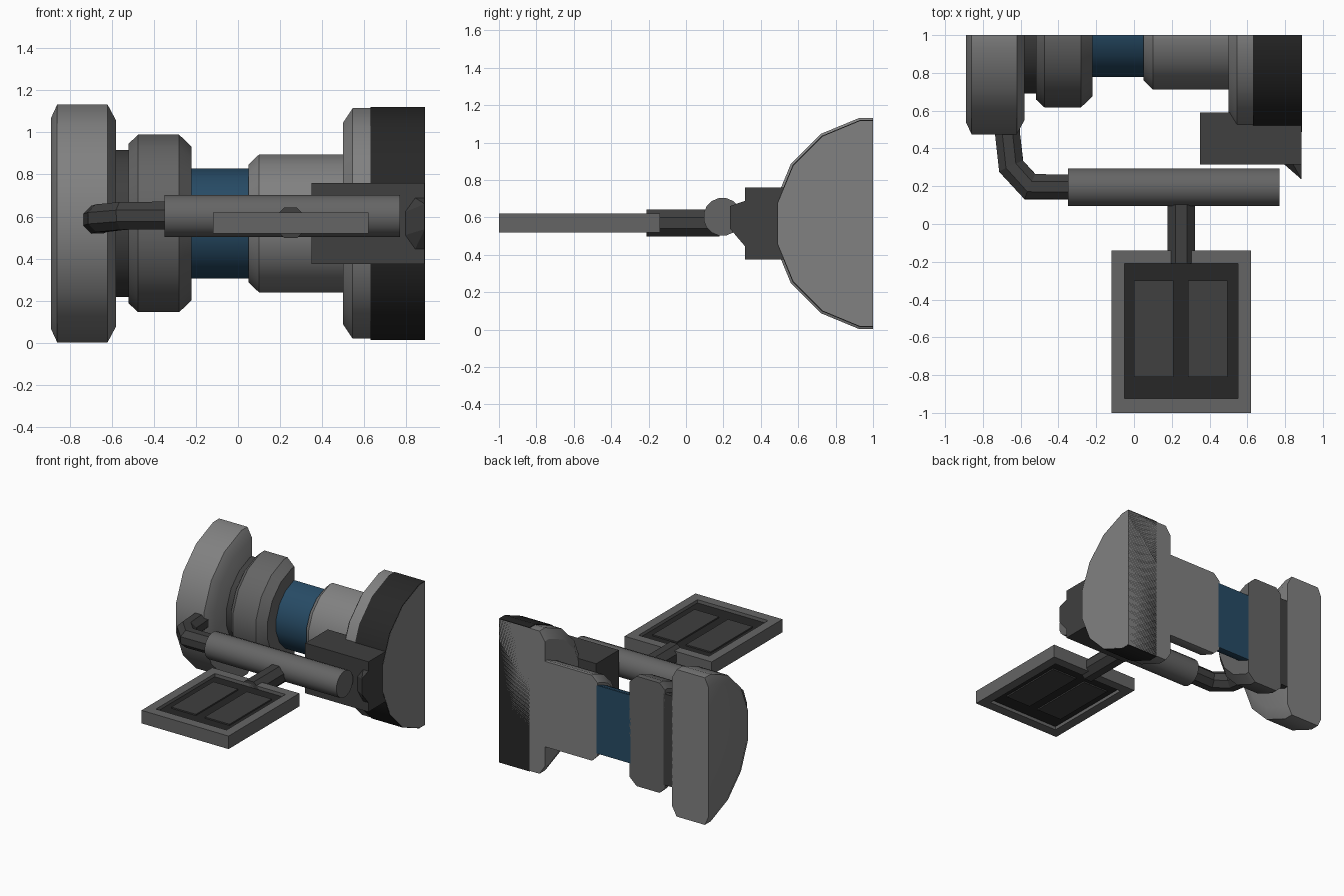
import bpy, bmesh, math
from mathutils import Vector

if "Cube" in bpy.data.objects:
    bpy.data.objects.remove(bpy.data.objects["Cube"])

CY, CZ, CUT = 1.04, 0.567, 1.0      # roller axis and the flat cut plane behind it


def material(name, rgb):
    m = bpy.data.materials.new(name)
    m.diffuse_color = (*rgb, 1)
    m.use_nodes = True
    m.node_tree.nodes["Principled BSDF"].inputs["Base Color"].default_value = m.diffuse_color
    return m


DARK = material("dark_grey", (0.05, 0.05, 0.05))
BLACK = material("near_black", (0.02, 0.02, 0.02))
GREY = material("mid_grey", (0.13, 0.13, 0.13))
LIGHT = material("light_grey", (0.22, 0.22, 0.22))
BLUE = material("dark_blue", (0.02, 0.07, 0.13))


def finish(name, bm, mat, smooth=False):
    bmesh.ops.recalc_face_normals(bm, faces=bm.faces[:])
    me = bpy.data.meshes.new(name)
    bm.to_mesh(me)
    bm.free()
    me.materials.append(mat)
    ob = bpy.data.objects.new(name, me)
    bpy.context.collection.objects.link(ob)
    if smooth:
        bpy.context.view_layer.objects.active = ob
        ob.select_set(True)
        bpy.ops.object.shade_smooth_by_angle(angle=math.radians(30))
        ob.select_set(False)
    return ob


def skin(bm, rings):
    """Bridge vertex rings and cap both ends."""
    rings = [[bm.verts.new(p) for p in r] for r in rings]
    n = len(rings[0])
    for a, b in zip(rings, rings[1:]):
        for i in range(n):
            bm.faces.new((a[i], a[(i + 1) % n], b[(i + 1) % n], b[i]))
    bm.faces.new(rings[0])
    bm.faces.new(rings[-1])


def lathe(name, profile, mat, n=16):
    """Revolve (x, apothem) pairs about the axle, then slice flat at the back."""
    bm = bmesh.new()
    k = 1 / math.cos(math.pi / n)
    angles = [2 * math.pi * (i + 0.5) / n for i in range(n)]
    skin(bm, [[(x, CY + r * k * math.cos(a), CZ + r * k * math.sin(a)) for a in angles]
              for x, r in profile])
    bmesh.ops.bisect_plane(bm, geom=bm.verts[:] + bm.edges[:] + bm.faces[:],
                           plane_co=(0, CUT, 0), plane_no=(0, 1, 0), clear_outer=True)
    bmesh.ops.holes_fill(bm, edges=[e for e in bm.edges if e.is_boundary], sides=0)
    return finish(name, bm, mat, True)


def tube(name, path, r, n, mat, smooth=False):
    """Sweep a regular polygon along a path lying roughly in the ground plane."""
    bm = bmesh.new()
    pts = [Vector(p) for p in path]
    rings = []
    k = 1 / math.cos(math.pi / n)
    for i, p in enumerate(pts):
        d0 = (p - pts[i - 1]).normalized() if i else (pts[1] - p).normalized()
        d1 = (pts[i + 1] - p).normalized() if i < len(pts) - 1 else d0
        t = (d0 + d1).normalized()
        side = t.cross(Vector((0, 0, 1))).normalized()
        up = side.cross(t)
        miter = 1 / max(0.5, t.dot(d0))
        rings.append([p + r * k * (side * miter * math.cos(a) + up * math.sin(a))
                      for a in [2 * math.pi * (j + 0.5) / n for j in range(n)]])
    skin(bm, rings)
    return finish(name, bm, mat, smooth)


def box(name, x0, x1, y0, y1, z0, z1, mat):
    bm = bmesh.new()
    skin(bm, [[(x0, y0, z), (x1, y0, z), (x1, y1, z), (x0, y1, z)] for z in (z0, z1)])
    return finish(name, bm, mat)


# Rollers and hubs along the axle
lathe("outer_wheel", [(-.89, .50), (-.86, .565), (-.62, .565), (-.58, .49)], LIGHT)
lathe("axle_spacer", [(-.59, .35), (-.51, .35)], DARK)
lathe("inner_collar", [(-.52, .38), (-.475, .422), (-.28, .422), (-.22, .365)], GREY)
lathe("blue_core", [(-.23, .262), (.06, .262)], BLUE)
lathe("hub_sleeve", [(.05, .28), (.1, .328), (.51, .328)], LIGHT)
lathe("inner_flange", [(.50, .48), (.545, .548), (.89, .548)], LIGHT)
lathe("flange_band", [(.63, .553), (.889, .553)], BLACK)

# Bracket block with a tapered nose
box("bracket_block", .35, .888, .315, .59, .375, .76, DARK)
bm = bmesh.new()
for p in [(.79, .32, .62), (.79, .32, .51), (.84, .32, .69), (.84, .32, .44), (.888, .32, .69),
          (.888, .32, .44), (.888, .235, .66), (.888, .235, .54)]:
    bm.verts.new(p)
bmesh.ops.convex_hull(bm, input=bm.verts[:])
finish("bracket_nose", bm, DARK)

# Cross bar, curved arm to the wheel, and pedal stem
tube("cross_bar", [(-.35, .195, .603), (.77, .195, .603)], .1, 16, GREY, True)
tube("curved_arm", [(-.33, .197, .605), (-.55, .197, .603), (-.65, .305, .592),
                    (-.67, .48, .585), (-.67, .56, .585)], .066, 8, DARK)
tube("pedal_stem", [(.25, .18, .57), (.25, -.21, .57)], .073, 8, DARK)

# Pedal: open rectangular frame, recessed plate and two pads
bm = bmesh.new()
outer = [(-.12, -1), (.62, -1), (.62, -.14), (-.12, -.14)]
inner = [(-.05, -.925), (.55, -.925), (.55, -.21), (-.05, -.21)]
loops = [[bm.verts.new((x, y, z)) for x, y in loop]
         for loop, z in ((outer, .52), (outer, .62), (inner, .62), (inner, .52))]
for a, b in zip(loops, loops[1:] + loops[:1]):
    for i in range(4):
        j = (i + 1) % 4
        bm.faces.new((a[i], a[j], b[j], b[i]))
finish("pedal_frame", bm, GREY)
box("pedal_plate", -.05, .55, -.925, -.21, .545, .595, BLACK)
for side, x in (("left", 0), ("right", .285)):
    box(f"pedal_pad_{side}", x, x + .21, -.81, -.3, .535, .605, DARK)
